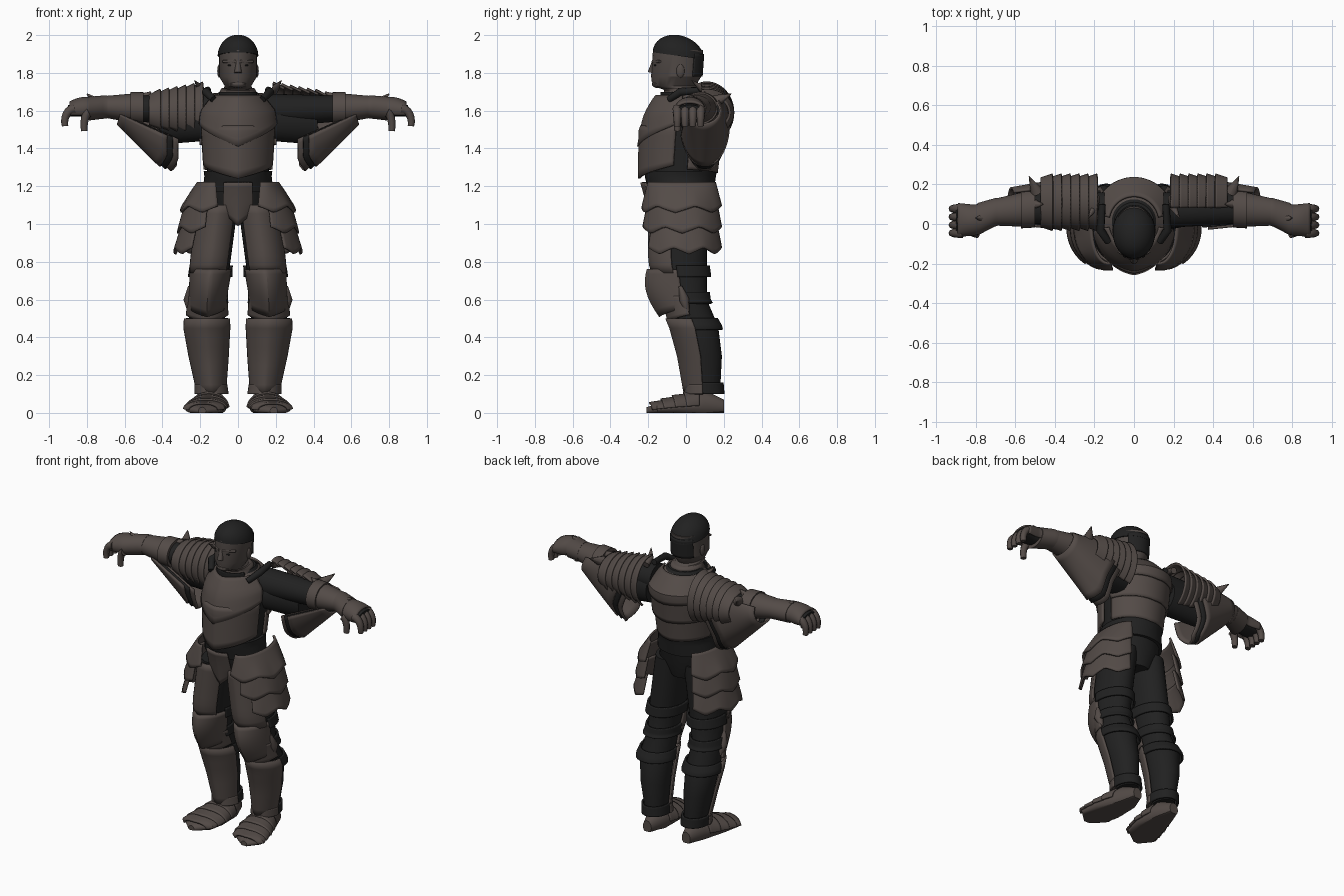
import bpy, bmesh, math
from mathutils import Matrix

cube = bpy.data.objects.get("Cube")
if cube:
    bpy.data.objects.remove(cube, do_unlink=True)


def material(name, rgb, roughness):
    made = bpy.data.materials.new(name)
    made.use_nodes = True
    color = (*rgb, 1)
    made.diffuse_color = color
    shader = made.node_tree.nodes["Principled BSDF"]
    shader.inputs["Base Color"].default_value = color
    shader.inputs["Roughness"].default_value = roughness
    return made


STEEL = material("brown steel", (.087, .07, .063), .6)
BLACK = material("black mail", (.015, .015, .015), .8)
SKIN = material("skin", (.08, .066, .06), .7)

# Arcs in degrees around a limb
FRONT, BACK, CHEST, SPINE = (190, 354), (0, 180), (192, 348), (10, 170)
THIGH, UNDER = (225, 342), (-165, 40)

# Limb stations: position along the axis, centre, half widths
HEAD = [(1.6, 0, -.02, .08, .08), (1.71, 0, -.01, .08, .09), (1.73, 0, -.06, .07, .11),
        (1.78, 0, -.05, .1, .13), (1.92, 0, -.04, .1, .13)]
TORSO = [(1, 0, -.02, .1, .11), (1.1, 0, -.02, .18, .14), (1.25, 0, -.03, .16, .17),
         (1.5, 0, -.01, .19, .2), (1.6, 0, .02, .18, .19), (1.7, 0, .01, .1, .1)]
HIP = [(1.25, .13, -.02, .06, .17), (1.1, .13, -.02, .14, .18), (.85, .14, -.02, .17, .18)]
LEG = [(1.1, .1, -.03, .1, .14), (.8, .14, -.03, .1, .14), (.6, .16, 0, .085, .11),
       (.46, .165, .06, .1, .11), (.3, .155, .09, .085, .1), (.1, .14, .1, .06, .08)]
FOOT = [(.2, .14, .03, .03, .04), (.1, .14, .04, .07, .08), (-.05, .16, .03, .1, .05),
        (-.15, .18, .02, .1, .03), (-.21, .19, .01, .02, .02)]
ARM = [(.15, .07, 1.6, .09, .09), (.5, .08, 1.61, .08, .07), (.7, .06, 1.62, .06, .05),
       (.8, .02, 1.61, .06, .04), (.9, .02, 1.6, .07, .03)]
ARMPIT = [(.17, .07, 1.54, .1, .1), (.42, .1, 1.54, .08, .12)]
SHOULDER = [(.18, .11, 1.59, .13, .15), (.47, .11, 1.59, .13, .1)]
WING = [(.62, .09, 1.6, .09, .07), (.34, .1, 1.52, .13, .23)]


def sample(limb, t):
    """Blend the two stations on either side of a position."""
    for low, high in zip(limb, limb[1:]):
        if min(low[0], high[0]) <= t <= max(low[0], high[0]):
            break
    f = (t - low[0]) / (high[0] - low[0])
    return [a + (b - a) * f for a, b in zip(low, high)]


def finish(name, bm, mat):
    bmesh.ops.recalc_face_normals(bm, faces=bm.faces)
    mesh = bpy.data.meshes.new(name)
    bm.to_mesh(mesh)
    bm.free()
    mesh.materials.append(mat)
    mesh.shade_smooth()
    mesh.set_sharp_from_angle(angle=.5)
    obj = bpy.data.objects.new(name, mesh)
    bpy.context.collection.objects.link(obj)
    return obj


def loft(name, mat, rings, axis="z", arc=None, side=1, keel=0, tilt=0, lobes=0, drop=0):
    """Skin over elliptical rings; an arc gives an open plate with a lobed last edge."""
    bm = bmesh.new()
    steps = 32
    start, end = [math.radians(a) for a in arc or (0, 360)]
    count = steps + 1 if arc else steps
    rows = []
    for i, (t, cu, cv, ru, rv) in enumerate(rings):
        row = []
        reach = (i / (len(rings) - 1)) ** 2
        for j in range(count):
            f = j / steps
            angle = start + (end - start) * f
            u = cu + ru * math.cos(angle)
            v = cv + rv * math.sin(angle)
            if math.sin(angle) < 0:
                v -= keel * (1 - abs(math.cos(angle)))
            lobe = 1 - abs(2 * (f * lobes % 1) - 1)
            p = t + tilt * (v - cv) - drop * lobe * reach
            x, y, z = {"z": (u, v, p), "x": (p, u, v), "y": (u, p, v)}[axis]
            row.append(bm.verts.new((x * side, y, max(z, 0))))
        rows.append(row)
    for low, high in zip(rows, rows[1:]):
        for j in range(steps):
            k = (j + 1) % count
            bm.faces.new((low[j], low[k], high[k], high[j]))
    if not arc:
        bm.faces.new(rows[0])
        bm.faces.new(rows[-1])
    obj = finish(name, bm, mat)
    if arc:
        shell = obj.modifiers.new("plate thickness", "SOLIDIFY")
        shell.thickness = .012
        shell.offset = 0
    return obj


def plate(name, mat, limb, start, end, gap=.01, flare=0, bulge=0, **shape):
    """Armour following a limb, standing off by a gap that grows by the flare."""
    rings = []
    steps = 8
    for i in range(steps + 1):
        f = i / steps
        t, cu, cv, ru, rv = sample(limb, start + (end - start) * f)
        off = gap + flare * f
        rings.append((t, cu, cv, ru + off, rv + off + bulge * math.sin(math.pi * f)))
    return loft(name, mat, rings, **shape)


def ball(name, mat, at, size):
    bm = bmesh.new()
    place = Matrix.Translation(at) @ Matrix.Diagonal((*size, 1))
    bmesh.ops.create_uvsphere(bm, u_segments=16, v_segments=10, radius=1, matrix=place)
    finish(name, bm, mat)


def tube(name, mat, points, radii, side=1):
    curve = bpy.data.curves.new(name, "CURVE")
    curve.dimensions = "3D"
    curve.bevel_depth = 1
    curve.bevel_resolution = 2
    curve.use_fill_caps = True
    line = curve.splines.new("POLY")
    line.points.add(len(points) - 1)
    for point, (x, y, z), radius in zip(line.points, points, radii):
        point.co = (x * side, y, z, 1)
        point.radius = radius
    curve.materials.append(mat)
    obj = bpy.data.objects.new(name, curve)
    bpy.context.collection.objects.link(obj)


def finger(name, x, y, z, reach, length, side):
    """A tapering tube curling outward and down."""
    points, radii = [], []
    for i in range(7):
        turn = i / 6 * math.pi * .6
        points.append((x + reach * math.sin(turn), y, z - length * (1 - math.cos(turn))))
        radii.append(.026 - .0015 * i)
    tube(name, STEEL, points, radii, side)


# Head with domed cap, hair and face
loft("head", SKIN, HEAD, keel=.005)
dome = []
for i in range(9):
    turn = math.pi / 2 * i / 8
    wide = max(math.cos(turn), .05)
    dome.append((1.89 + .11 * math.sin(turn), 0, -.04, .108 * wide, .136 * wide))
loft("cap", BLACK, dome, tilt=-.14)
plate("back_hair", BLACK, HEAD, 1.9, 1.78, gap=.002, arc=(40, 140))
tube("nose", SKIN, [(0, -.168, 1.86), (0, -.183, 1.8)], (.012, .02))
tube("mouth", SKIN, [(-.03, -.16, 1.76), (0, -.175, 1.76), (.03, -.16, 1.76)], (.004, .009, .004))
ball("chin", SKIN, (0, -.15, 1.74), (.045, .03, .02))

# Mail body with breastplate, backplate and collar
loft("mail_torso", BLACK, TORSO)
plate("lower_breastplate", STEEL, TORSO, 1.52, 1.31, gap=.004, flare=.012, arc=CHEST, keel=.03,
      lobes=1, drop=.07)
plate("upper_breastplate", STEEL, TORSO, 1.68, 1.53, gap=.015, flare=.005, arc=CHEST, keel=.035,
      lobes=1, drop=.12)
for i, name in enumerate(("upper", "middle", "lower")):
    top = 1.69 - .13 * i
    plate(name + "_backplate", STEEL, TORSO, top, top - .14, gap=.02 - .006 * i, flare=.006,
          arc=SPINE, lobes=1, drop=.02)
plate("gorget", STEEL, TORSO, 1.7, 1.64, gap=-.005, flare=.02)
plate("collar", STEEL, HEAD, 1.72, 1.66, gap=.01, flare=.02)
plate("chin_guard", BLACK, HEAD, 1.7, 1.66, gap=.03, arc=(210, 330))

# Belt and groin plate
plate("belt", BLACK, TORSO, 1.28, 1.17, gap=.018)
plate("codpiece", STEEL, TORSO, 1.22, 1.05, gap=.025, flare=-.01, arc=(247, 293), keel=.02,
      lobes=1, drop=.06)

for label, s in (("left_", 1), ("right_", -1)):
    # Ear, eye and brow
    ball(label + "ear", SKIN, (s * .098, -.03, 1.81), (.012, .022, .036))
    ball(label + "eye", BLACK, (s * .04, -.163, 1.84), (.016, .007, .005))
    tube(label + "brow", SKIN, [(.01, -.173, 1.86), (.08, -.138, 1.86)], (.01, .007), s)

    # Scalloped hip plates in three tiers
    for i in range(3):
        top = 1.22 - .11 * i
        plate(f"{label}hip_plate_{i + 1}", STEEL, HIP, top, top - .125, gap=.005, flare=.025,
              arc=(20 * i - 98, 78), side=s, lobes=3, drop=.035)

    # Mail leg with raised bands behind
    loft(label + "mail_leg", BLACK, LEG, side=s)
    for i, z in enumerate((.78, .64, .5, .16)):
        plate(f"{label}leg_band_{i + 1}", BLACK, LEG, z, z - .06, flare=.008, arc=(-10, 200), side=s)

    # Thigh, knee and shin plates
    plate(label + "thigh_plate", STEEL, LEG, 1.1, .74, gap=.015, arc=THIGH, side=s, keel=.01)
    plate(label + "knee_lame", STEEL, LEG, .62, .52, gap=.015, arc=FRONT, side=s, lobes=1, drop=.04)
    plate(label + "knee_plate", STEEL, LEG, .76, .56, bulge=.035, arc=FRONT, side=s, keel=.035,
          lobes=1, drop=.05)
    tube(label + "knee_wing", STEEL, [(.255, -.03, .67), (.262, -.01, .6), (.255, .01, .53)],
         (.01, .028, .01), s)
    plate(label + "shin_plate", STEEL, LEG, .5, .1, gap=.022, flare=-.01, arc=FRONT, side=s, keel=.015)
    plate(label + "ankle_cuff", STEEL, LEG, .15, .1, gap=.016, flare=.01, arc=FRONT, side=s)

    # Pointed shoe with overlapping lames
    loft(label + "shoe", STEEL, FOOT, axis="y", side=s)
    for i in range(4):
        y = .07 - .06 * i
        plate(f"{label}shoe_lame_{i + 1}", STEEL, FOOT, y, y - .065, gap=.003, flare=.007,
              axis="y", arc=BACK, side=s, lobes=1, drop=.02)

    # Mail sleeve and armpit
    loft(label + "mail_arm", BLACK, ARM, axis="x", side=s)
    loft(label + "armpit_mail", BLACK, ARMPIT, axis="x", side=s)

    # Shoulder lames, open at the front of the left arm
    for i in range(6):
        x = .185 + .045 * i
        plate(f"{label}shoulder_lame_{i + 1}", STEEL, SHOULDER, x, x + .06, flare=-.02, axis="x",
              arc=(-60, 102 if s > 0 else 225), side=s)
    tube(label + "shoulder_crest", STEEL, [(.19, .14, 1.7), (.2, .08, 1.72), (.23, .03, 1.76)],
         (.02, .02, .002), s)
    tube(label + "neck_strap", BLACK, [(.13, -.09, 1.66), (.17, -.03, 1.7), (.16, .1, 1.71)],
         (.018, .022, .018), s)

    # Elbow wing of three hanging plates
    for i, mat in enumerate((STEEL, BLACK, STEEL)):
        plate(f"{label}elbow_wing_{i + 1}", mat, WING, .62 - .04 * i, .36 - .03 * i, gap=-.014 * i,
              axis="x", arc=UNDER, side=s, tilt=-.25, lobes=3, drop=.025)
    plate(label + "elbow_cup", STEEL, ARM, .5, .57, gap=.018, flare=.004, axis="x", side=s)
    tube(label + "elbow_spike", STEEL, [(.49, .16, 1.65), (.53, .24, 1.69)], (.035, .002), s)
    tube(label + "elbow_crest", STEEL, [(.5, .1, 1.67), (.46, .1, 1.7)], (.025, .003), s)

    # Forearm, cuff and gauntlet
    plate(label + "forearm", STEEL, ARM, .55, .7, gap=.014, flare=-.006, axis="x", side=s)
    plate(label + "cuff", STEEL, ARM, .69, .79, gap=.01, flare=.012, axis="x", side=s)
    tube(label + "cuff_point", STEEL, [(.77, .03, 1.66), (.8, .03, 1.69)], (.02, .002), s)
    plate(label + "gauntlet", STEEL, ARM, .78, .89, gap=.011, axis="x", arc=(-30, 210), side=s, bulge=.01)

    # Curled fingers and thumb
    for i in range(4):
        finger(f"{label}finger_{i + 1}", .865, .041 * i - .046, 1.61, .053, .07, s)
    finger(label + "thumb", .79, -.045, 1.59, .025, .075, s)
